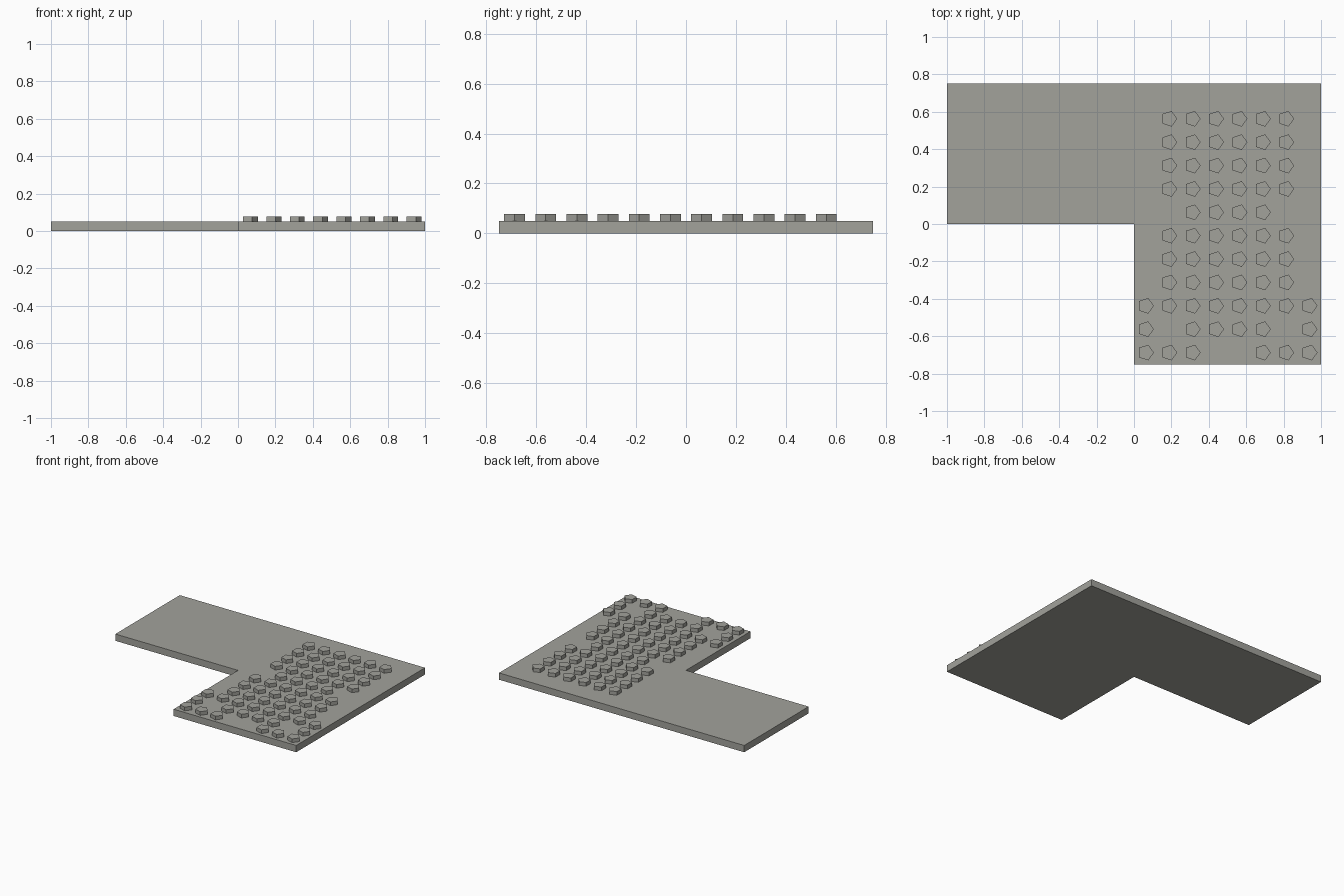
import bpy, bmesh, math
from mathutils import Matrix

cube = bpy.data.objects.get("Cube")
if cube:
    bpy.data.objects.remove(cube, do_unlink=True)

PITCH = 0.125
PLATE_H = 0.05
STUD_H = 0.027
STUD_R = 0.35 * PITCH

grey = bpy.data.materials.new("warm_grey")
grey.use_nodes = True
colour = (0.36, 0.36, 0.33, 1)
grey.diffuse_color = colour
grey.node_tree.nodes["Principled BSDF"].inputs["Base Color"].default_value = colour


def add_object(name, bm):
    bmesh.ops.recalc_face_normals(bm, faces=bm.faces)
    mesh = bpy.data.meshes.new(name)
    bm.to_mesh(mesh)
    bm.free()
    mesh.materials.append(grey)
    obj = bpy.data.objects.new(name, mesh)
    bpy.context.collection.objects.link(obj)
    return obj


# L-shaped base plate, extruded from its outline
outline = [(-1, 0), (0, 0), (0, -0.75), (1, -0.75), (1, 0.75), (-1, 0.75)]
bm = bmesh.new()
base = bm.faces.new([bm.verts.new((x, y, 0)) for x, y in outline])
top = bmesh.ops.extrude_face_region(bm, geom=[base], use_keep_orig=True)
bmesh.ops.translate(bm, vec=(0, 0, PLATE_H),
                    verts=[v for v in top["geom"] if isinstance(v, bmesh.types.BMVert)])
add_object("base_plate", bm)

# Five-sided studs, one text row per row of studs from back to front
rows = [
    ".oooooo.",
    ".oooooo.",
    ".oooooo.",
    ".oooooo.",
    "..oooo..",
    ".oooooo.",
    ".oooooo.",
    ".oooooo.",
    "oooooooo",
    "o.oooo.o",
    "ooo..ooo",
]
bm = bmesh.new()
for j, row in enumerate(rows):
    for i, mark in enumerate(row):
        if mark == "o":
            place = Matrix.Translation(((i + 0.5) * PITCH, (4.5 - j) * PITCH,
                                        PLATE_H + STUD_H / 2))
            # point one corner of the pentagon towards +x
            turn = Matrix.Rotation(-math.pi / 2, 4, "Z")
            bmesh.ops.create_cone(bm, cap_ends=True, segments=5, radius1=STUD_R,
                                  radius2=STUD_R, depth=STUD_H, matrix=place @ turn)
add_object("studs", bm)
